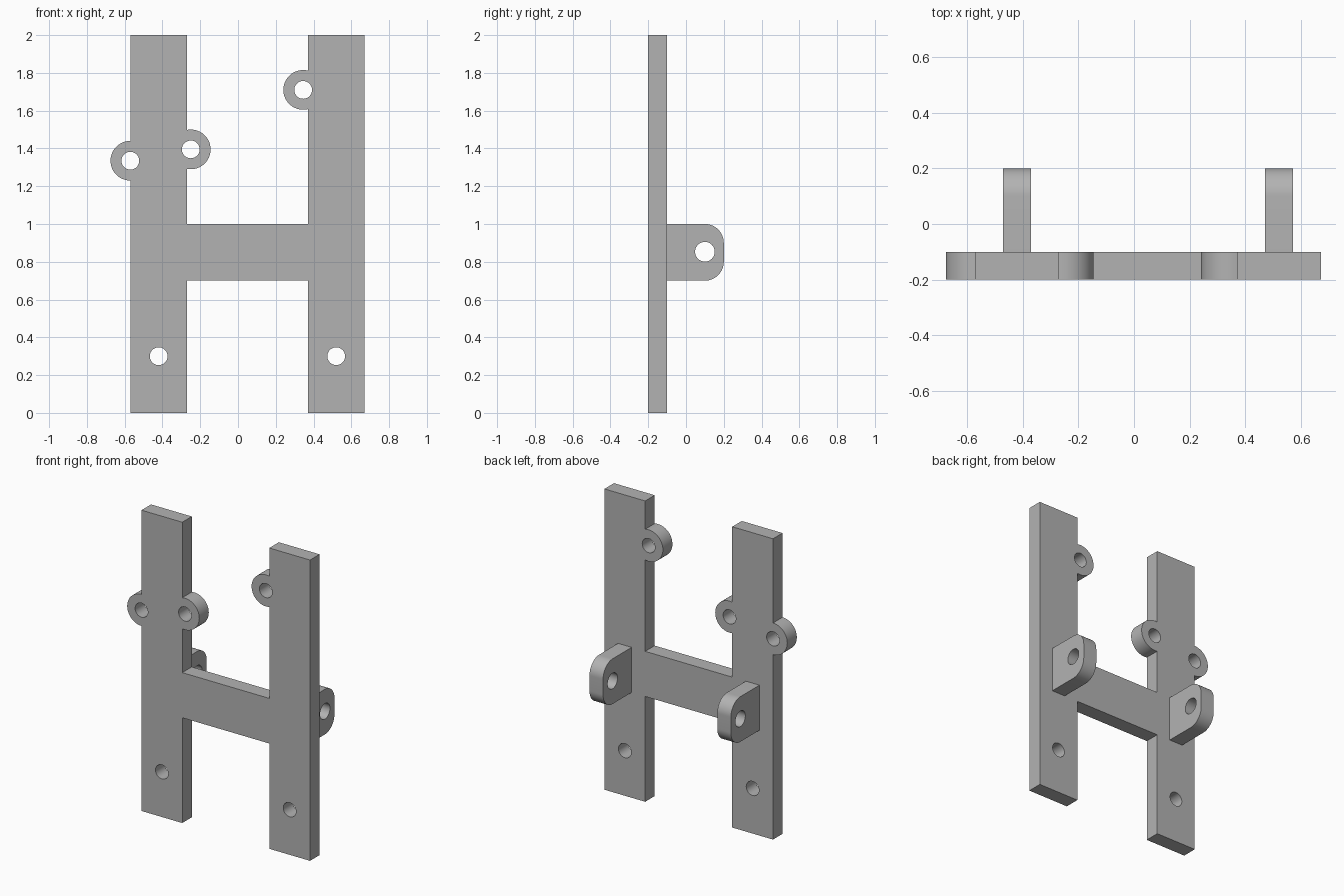
import bpy, bmesh
from math import acos, cos, sin, pi, radians
from mathutils import Matrix

old = bpy.data.objects.get("Cube")
if old:
    bpy.data.objects.remove(old, do_unlink=True)

grey = bpy.data.materials.new("plain grey")
grey.use_nodes = True
grey.diffuse_color = (0.45, 0.45, 0.45, 1)
grey.node_tree.nodes["Principled BSDF"].inputs["Base Color"].default_value = (0.45, 0.45, 0.45, 1)


def arc(cx, cy, r, start, end, steps=32):
    """Points along an arc, angles in radians."""
    angles = [start + (end - start) * i / steps for i in range(steps + 1)]
    return [(cx + r * cos(a), cy + r * sin(a)) for a in angles]


def circle(cx, cy, r):
    return arc(cx, cy, r, 0, 2 * pi, 48)[:-1]


def extruded(name, loops, thickness, matrix):
    """Solid from an outline followed by hole loops, extruded about its plane."""
    curve = bpy.data.curves.new(name + "_profile", "CURVE")
    curve.dimensions = "2D"
    curve.fill_mode = "BOTH"
    curve.extrude = thickness / 2
    for loop in loops:
        spline = curve.splines.new("POLY")
        spline.points.add(len(loop) - 1)
        for point, (x, y) in zip(spline.points, loop):
            point.co = (x, y, 0, 1)
        spline.use_cyclic_u = True
    helper = bpy.data.objects.new(name + "_helper", curve)
    bpy.context.collection.objects.link(helper)
    graph = bpy.context.evaluated_depsgraph_get()
    mesh = bpy.data.meshes.new_from_object(helper.evaluated_get(graph))
    bpy.data.objects.remove(helper, do_unlink=True)
    bpy.data.curves.remove(curve)
    # Weld the caps to the walls
    bm = bmesh.new()
    bm.from_mesh(mesh)
    bmesh.ops.remove_doubles(bm, verts=bm.verts, dist=0.0002)
    bm.transform(matrix)
    bmesh.ops.recalc_face_normals(bm, faces=bm.faces)
    bm.to_mesh(mesh)
    bm.free()
    mesh.name = name
    mesh.materials.clear()
    mesh.materials.append(grey)
    obj = bpy.data.objects.new(name, mesh)
    bpy.context.collection.objects.link(obj)
    bpy.ops.object.select_all(action="DESELECT")
    obj.select_set(True)
    bpy.context.view_layer.objects.active = obj
    bpy.ops.object.shade_smooth_by_angle(angle=radians(30))
    return obj


# H-shaped plate: two posts, a crossbar and three round ears
EAR, HOLE = 0.105, 0.047
A, B, C, D = -0.57, -0.27, 0.37, 0.67      # post edges
LOW, HIGH = 0.70, 1.0                      # crossbar edges
ears = [(-0.57, 1.335), (-0.25, 1.395), (0.345, 1.71)]
inner = acos((B - ears[1][0]) / EAR)
upper = acos((C - ears[2][0]) / EAR)

outline = [(A, 0), (B, 0), (B, LOW), (C, LOW), (C, 0), (D, 0), (D, 2), (C, 2)]
outline += arc(*ears[2], EAR, upper, 2 * pi - upper)
outline += [(C, HIGH), (B, HIGH)]
outline += arc(*ears[1], EAR, -inner, inner)
outline += [(B, 2), (A, 2)]
outline += arc(*ears[0], EAR, pi / 2, 3 * pi / 2)

holes = [circle(x, z, HOLE) for x, z in ears + [(-0.42, 0.3), (0.52, 0.3)]]
stand_up = Matrix.Translation((0, -0.15, 0)) @ Matrix.Rotation(pi / 2, 4, "X")
extruded("h_plate", [outline] + holes, 0.1, stand_up)

# Rear lugs: rounded tabs with a cross hole
R = 0.1
tab = [(-0.1, LOW)]
tab += arc(0.1, LOW + R, R, -pi / 2, 0, 16)
tab += arc(0.1, HIGH - R, R, 0, pi / 2, 16)
tab += [(-0.1, HIGH)]
turn = Matrix(((0, 0, 1, 0), (1, 0, 0, 0), (0, 1, 0, 0), (0, 0, 0, 1)))
for name, x in (("right_lug", -0.42), ("left_lug", 0.52)):
    extruded(name, [tab, circle(0.1, 0.853, 0.052)], 0.1,
             Matrix.Translation((x, 0, 0)) @ turn)
